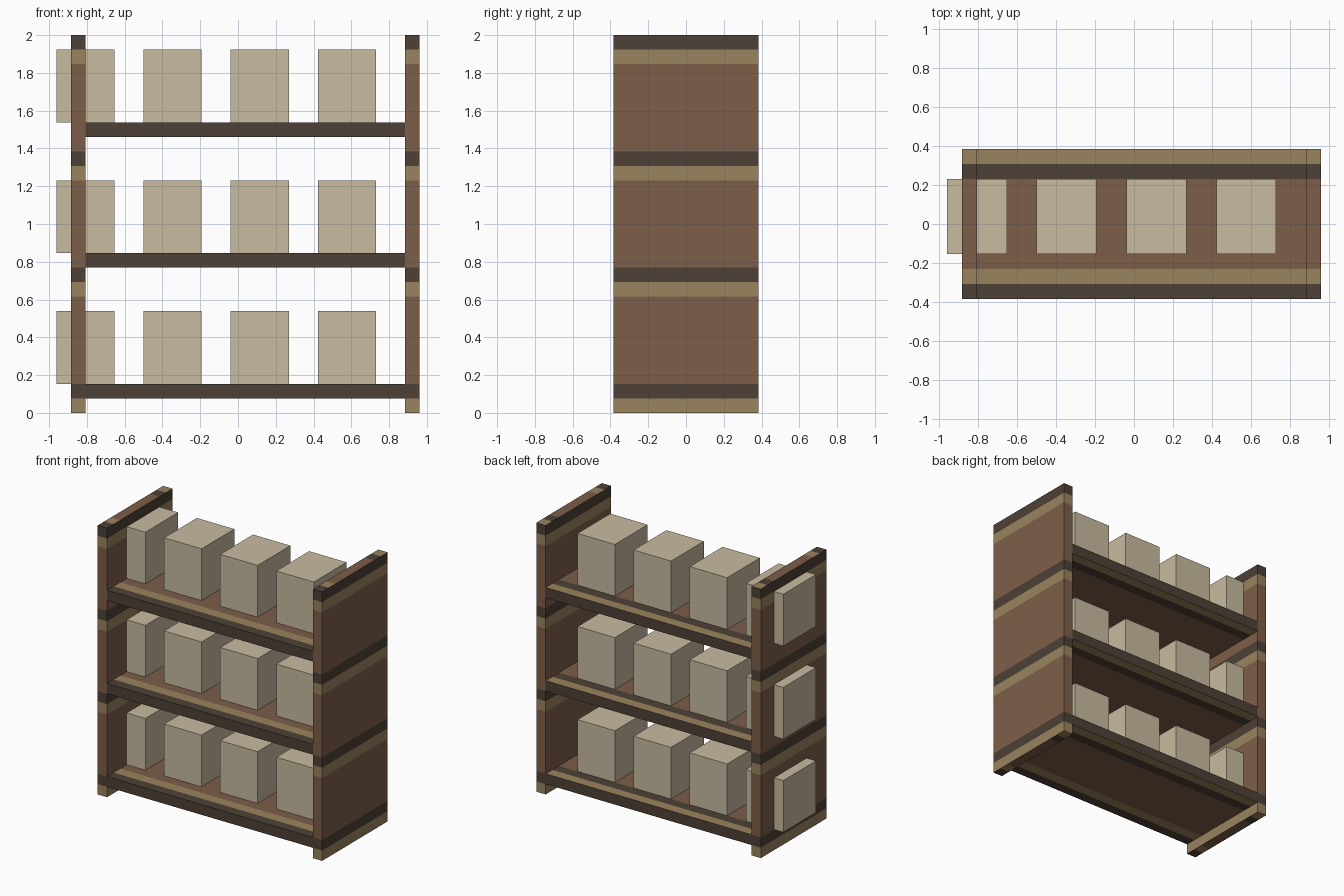
import bpy, bmesh
from mathutils import Vector

if "Cube" in bpy.data.objects:
    bpy.data.objects.remove(bpy.data.objects["Cube"])

U = 2 / 26  # one module: board thickness and stripe width


def material(name, hex_code):
    def linear(c):
        return c / 12.92 if c <= 0.04045 else ((c + 0.055) / 1.055) ** 2.4
    m = bpy.data.materials.new(name)
    m.diffuse_color = [linear(int(hex_code[i:i + 2], 16) / 255) for i in (0, 2, 4)] + [1]
    m.use_nodes = True
    m.node_tree.nodes["Principled BSDF"].inputs["Base Color"].default_value = m.diffuse_color
    return m


BROWN, TAN, DARK = 0, 1, 2
WOOD = [material("brown wood", "7D5E49"), material("tan wood", "9A835E"),
        material("dark wood", "4D4136")]
CARD = [material("beige box", "C8BBA0")]


def block(name, lo, hi, mats, cuts=(), rule=None):
    """Box between two corners (in modules), cut by planes and coloured by a rule."""
    lo, hi = Vector(lo), Vector(hi)
    bm = bmesh.new()
    bmesh.ops.create_cube(bm, size=1)
    for v in bm.verts:
        v.co = [(lo[i] + hi[i]) / 2 + v.co[i] * (hi[i] - lo[i]) for i in range(3)]
    for axis, pos in cuts:
        normal = Vector((0, 0, 0))
        normal[axis] = 1
        bmesh.ops.bisect_plane(bm, geom=bm.verts[:] + bm.edges[:] + bm.faces[:],
                               plane_co=normal * pos, plane_no=normal)
    bm.normal_update()
    if rule:
        for f in bm.faces:
            f.material_index = rule(f.calc_center_median(), f.normal)
    bmesh.ops.scale(bm, vec=(U, U, U), verts=bm.verts)
    mesh = bpy.data.meshes.new(name)
    bm.to_mesh(mesh)
    bm.free()
    for m in mats:
        mesh.materials.append(m)
    ob = bpy.data.objects.new(name, mesh)
    bpy.context.collection.objects.link(ob)
    return ob


def across(c):
    """Stripes running along the length on horizontal faces."""
    return {0: DARK, 1: TAN}.get(int(c.y + 5) % 8, BROWN)


def panel_rule(c, n):
    if abs(n.z) > 0.5:
        return across(c)
    return {0: TAN, 1: DARK}.get(int(c.z) % 8, BROWN)


def shelf_rule(c, n):
    return across(c) if abs(n.z) > 0.5 else DARK


Y_CUTS = [(1, y) for y in (-4, -3, 3, 4)]
Z_CUTS = [(2, z) for z in (1, 2, 8, 9, 10, 16, 17, 18, 24, 25)]

# Upright side panels
for side, x in (("left", -11.5), ("right", 11.5)):
    block(side + "_panel", (x, -5, 0), (x + 1, 5, 26), WOOD, Y_CUTS + Z_CUTS, panel_rule)

# Shelves, each with a row of boxes; the first box pokes through the left panel
for level, z in enumerate((1, 10, 19), 1):
    block(f"shelf_{level}", (-10.5, -5, z), (11.5, 5, z + 1), WOOD, Y_CUTS, shelf_rule)
    for i in range(4):
        x = -12.5 + 6 * i
        block(f"box_{level}_{i + 1}", (x, -2, z + 1), (x + 4, 3, z + 6), CARD)
